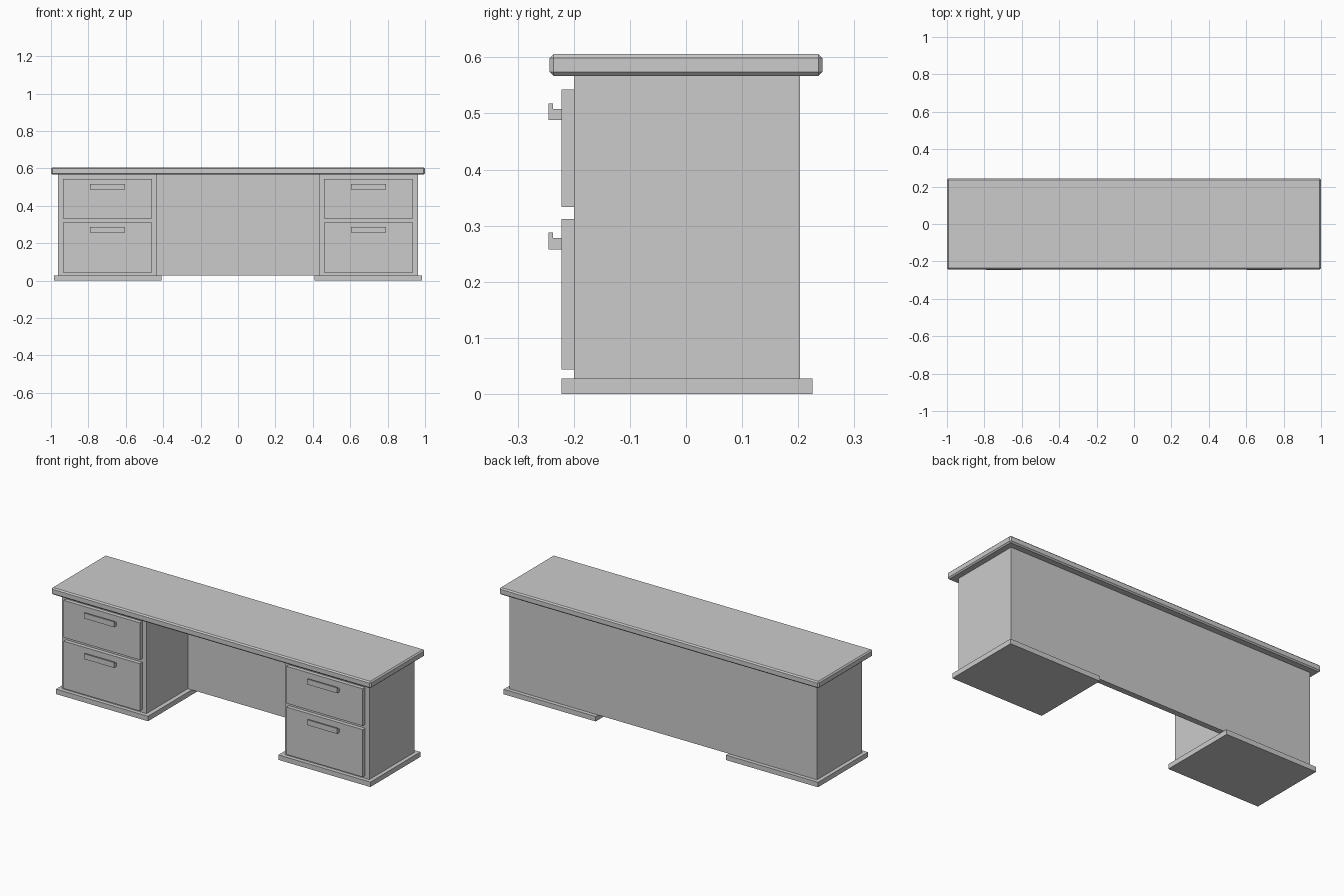
import bpy, bmesh

if "Cube" in bpy.data.objects:
    bpy.data.objects.remove(bpy.data.objects["Cube"])


def prism(name, pts, place, a, b):
    """Extrude a closed 2D profile from a to b; place maps (u, v, w) to xyz."""
    bm = bmesh.new()
    lo = [bm.verts.new(place(u, v, a)) for u, v in pts]
    hi = [bm.verts.new(place(u, v, b)) for u, v in pts]
    bm.faces.new(lo)
    bm.faces.new(hi)
    for i in range(len(pts)):
        j = (i + 1) % len(pts)
        bm.faces.new((lo[i], lo[j], hi[j], hi[i]))
    bmesh.ops.recalc_face_normals(bm, faces=bm.faces)
    mesh = bpy.data.meshes.new(name)
    bm.to_mesh(mesh)
    bm.free()
    ob = bpy.data.objects.new(name, mesh)
    bpy.context.collection.objects.link(ob)
    return ob


def box(name, x, y, z):
    pts = [(x[0], y[0]), (x[1], y[0]), (x[1], y[1]), (x[0], y[1])]
    return prism(name, pts, lambda u, v, w: (u, v, w), *z)


def mirror(ob):
    ob.modifiers.new("mirror", 'MIRROR').use_axis[0] = True


# Desktop with chamfered edges
top = box("desktop", (-1, 1), (-0.243, 0.243), (0.567, 0.606))
bev = top.modifiers.new("chamfer", 'BEVEL')
bev.width = 0.007
bev.segments = 1

# Carcass: two pedestals joined by a back panel, one U-shaped plan
plan = [(-0.962, -0.2), (-0.433, -0.2), (-0.433, 0.17), (0.433, 0.17),
        (0.433, -0.2), (0.962, -0.2), (0.962, 0.203), (-0.962, 0.203)]
prism("carcass", plan, lambda u, v, w: (u, v, w), 0.028, 0.567)

# Plinths
mirror(box("plinths", (0.408, 0.984), (-0.222, 0.225), (0, 0.028)))

# Drawer fronts with lipped pulls
for label, z0, z1, hz in (("upper", 0.333, 0.543, 0.488),
                          ("lower", 0.044, 0.312, 0.258)):
    mirror(box(label + "_drawer_fronts", (0.459, 0.936), (-0.222, -0.2), (z0, z1)))
    lip = [(-0.222, hz), (-0.245, hz), (-0.245, hz + 0.03),
           (-0.237, hz + 0.03), (-0.237, hz + 0.02), (-0.222, hz + 0.02)]
    mirror(prism(label + "_drawer_pulls", lip, lambda u, v, w: (w, u, v), 0.605, 0.792))
